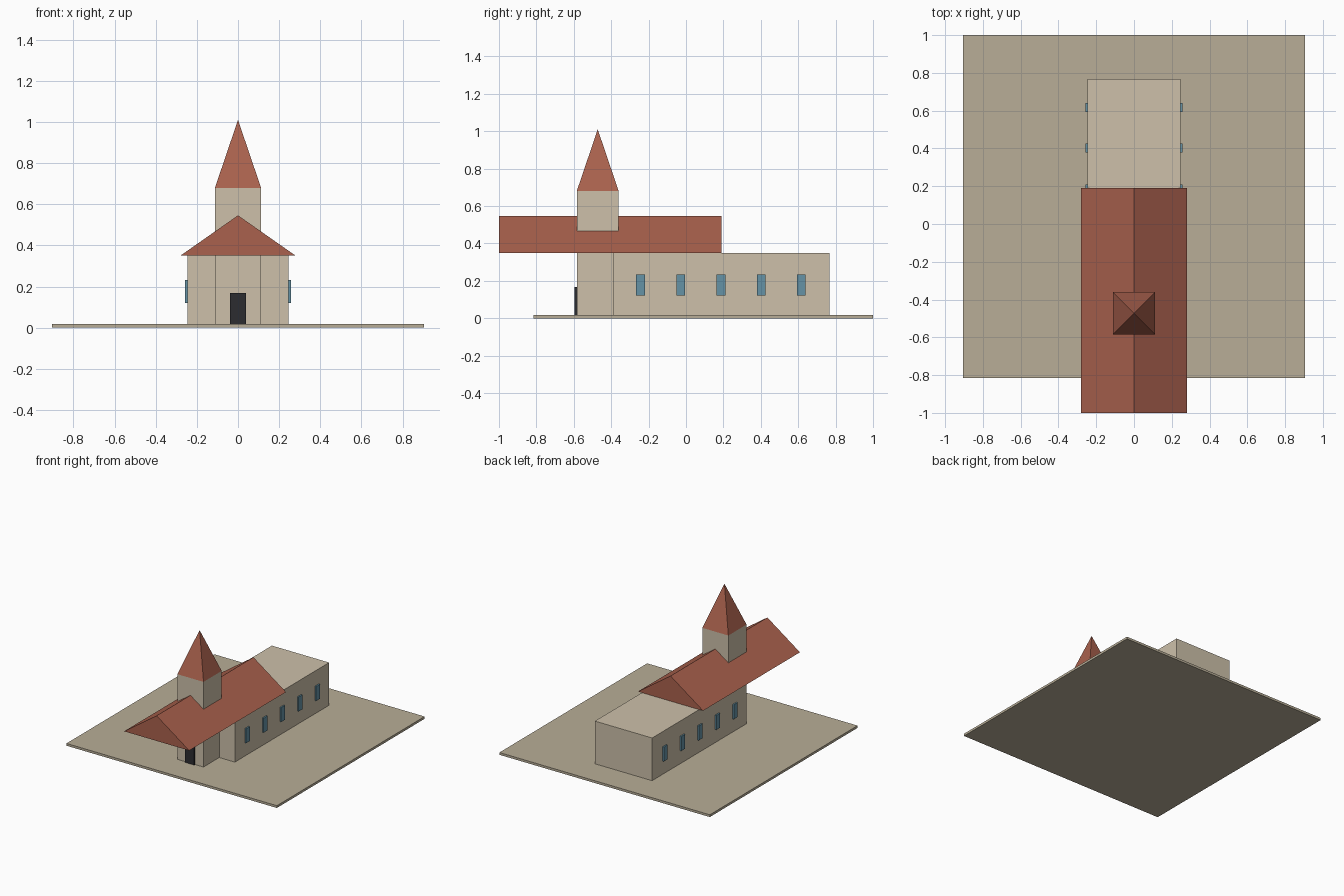
import bpy

if "Cube" in bpy.data.objects:
    bpy.data.objects.remove(bpy.data.objects["Cube"])


def material(name, rgb):
    m = bpy.data.materials.new(name)
    m.diffuse_color = (*rgb, 1)
    m.use_nodes = True
    m.node_tree.nodes["Principled BSDF"].inputs["Base Color"].default_value = m.diffuse_color
    return m


STONE = material("stone", (0.61, 0.53, 0.40))
TILE = material("roof_tile", (0.40, 0.12, 0.075))
EARTH = material("earth", (0.48, 0.42, 0.31))
DARK = material("dark_wood", (0.025, 0.025, 0.03))
GLASS = material("glass", (0.13, 0.29, 0.38))


def mesh_object(name, verts, faces, mat):
    mesh = bpy.data.meshes.new(name)
    mesh.from_pydata(verts, [], faces)
    mesh.materials.append(mat)
    obj = bpy.data.objects.new(name, mesh)
    bpy.context.collection.objects.link(obj)
    return obj


def box(name, x, y, z, mat):
    verts = [(a, b, c) for c in z for b in y for a in x]
    faces = [(0, 2, 3, 1), (4, 5, 7, 6), (0, 1, 5, 4),
             (2, 6, 7, 3), (0, 4, 6, 2), (1, 3, 7, 5)]
    return mesh_object(name, verts, faces, mat)


G = 0.018      # top of the ground slab
EAVE = 0.35    # top of the walls

# Ground slab, nave and tower
box("ground_slab", (-0.905, 0.905), (-0.815, 1.0), (0, G), EARTH)
box("nave", (-0.246, 0.246), (-0.39, 0.768), (G, EAVE), STONE)
box("tower", (-0.112, 0.112), (-0.584, -0.36), (G, 0.68), STONE)

# Gabled roof prism
w = 0.28
roof_verts = [p for y in (-1.0, 0.19)
              for p in ((-w, y, EAVE), (w, y, EAVE), (0, y, 0.546))]
mesh_object("gable_roof", roof_verts,
            [(0, 1, 2), (3, 5, 4), (0, 3, 4, 1), (1, 4, 5, 2), (2, 5, 3, 0)], TILE)

# Four-sided spire
s, cy = 0.112, -0.472
mesh_object("spire",
            [(-s, cy - s, 0.68), (s, cy - s, 0.68), (s, cy + s, 0.68),
             (-s, cy + s, 0.68), (0, cy, 1.01)],
            [(3, 2, 1, 0), (0, 1, 4), (1, 2, 4), (2, 3, 4), (3, 0, 4)], TILE)

# Door
box("door", (-0.04, 0.04), (-0.595, -0.575), (G, 0.168), DARK)

# Five windows on each side of the nave
for i in range(5):
    y = -0.243 + i * 0.215
    for label, side in (("left", -1), ("right", 1)):
        xs = sorted((side * 0.235, side * 0.257))
        box(f"window_{label}_{i + 1}", xs, (y - 0.023, y + 0.023), (0.121, 0.233), GLASS)
